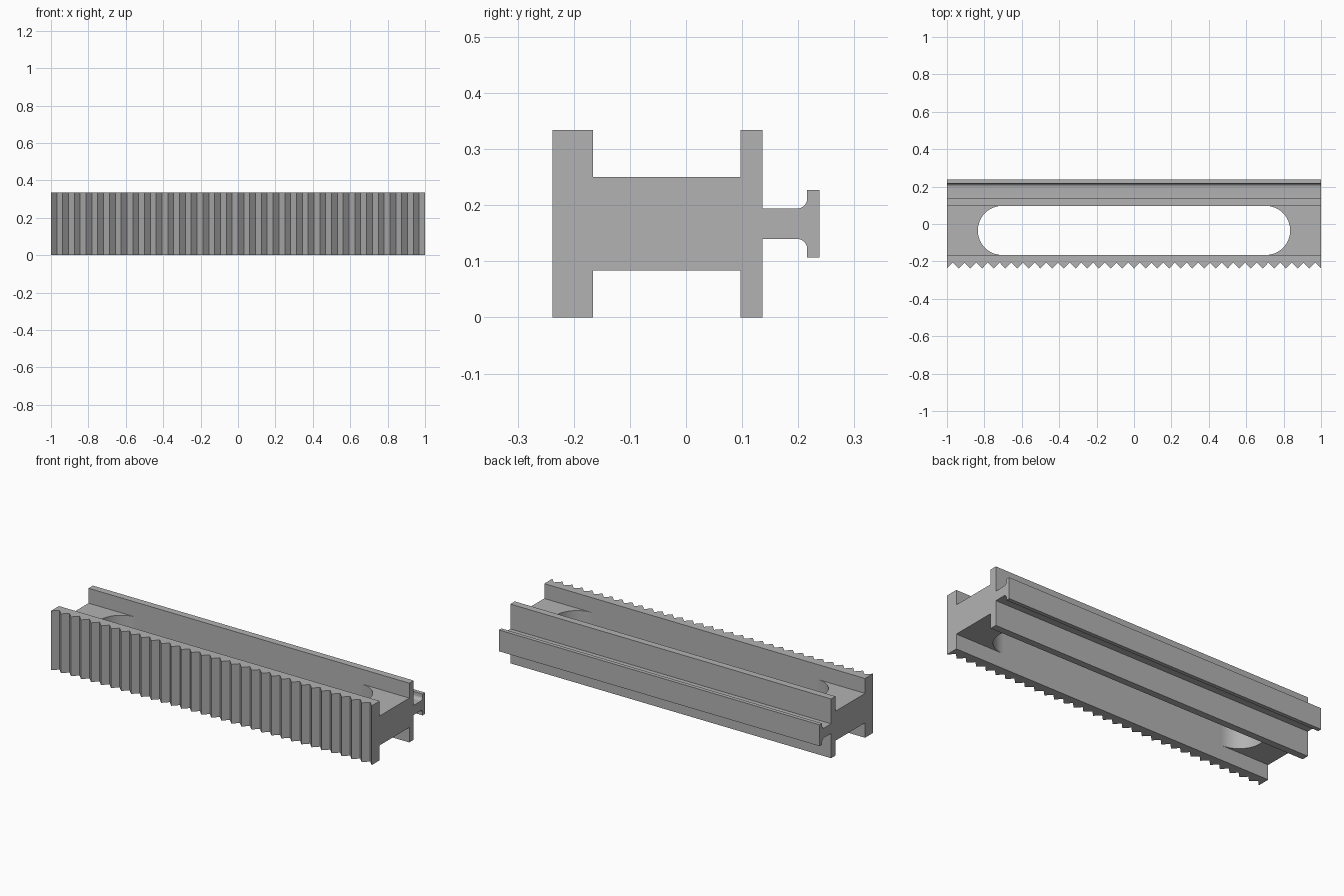
import bpy, bmesh
from math import sin, cos, pi, radians
from mathutils import Vector

cube = bpy.data.objects.get("Cube")
if cube:
    bpy.data.objects.remove(cube, do_unlink=True)

grey = bpy.data.materials.new("mid_grey")
grey.use_nodes = True
COLOR = (0.45, 0.45, 0.45, 1)
grey.diffuse_color = COLOR
grey.node_tree.nodes["Principled BSDF"].inputs["Base Color"].default_value = COLOR

HEIGHT = 0.334
FRONT, FRONT_IN = -0.238, -0.166
BACK_IN, BACK_OUT = 0.097, 0.136


def extrude(name, points, direction):
    """Extrude a closed outline of 3D points along a direction."""
    bm = bmesh.new()
    face = bm.faces.new([bm.verts.new(p) for p in points])
    out = bmesh.ops.extrude_face_region(bm, geom=[face])
    moved = [v for v in out["geom"] if isinstance(v, bmesh.types.BMVert)]
    bmesh.ops.translate(bm, verts=moved, vec=Vector(direction))
    bmesh.ops.recalc_face_normals(bm, faces=bm.faces)
    mesh = bpy.data.meshes.new(name)
    bm.to_mesh(mesh)
    bm.free()
    mesh.materials.append(grey)
    obj = bpy.data.objects.new(name, mesh)
    bpy.context.collection.objects.link(obj)
    bpy.ops.object.select_all(action="DESELECT")
    obj.select_set(True)
    bpy.context.view_layer.objects.active = obj
    bpy.ops.object.shade_smooth_by_angle(angle=radians(30))
    return obj


# Front flange with vertical saw teeth
TEETH = 32
TOOTH_DEPTH = 0.032
outline = [(1, FRONT_IN, 0), (-1, FRONT_IN, 0)]
for i in range(2 * TEETH + 1):
    outline.append((-1 + i / TEETH, FRONT + TOOTH_DEPTH * (i % 2), 0))
extrude("toothed_front_flange", outline, (0, 0, HEIGHT))

# Back flange
extrude("back_flange",
        [(-1, BACK_IN, 0), (-1, BACK_OUT, 0), (-1, BACK_OUT, HEIGHT), (-1, BACK_IN, HEIGHT)],
        (2, 0, 0))

# Web ends, each with a half-round cut that forms the long slot
radius = (BACK_IN - FRONT_IN) / 2
middle = (BACK_IN + FRONT_IN) / 2
STEPS = 32
for side, label in ((1, "left"), (-1, "right")):
    outline = [(side, BACK_IN, 0.084), (side, FRONT_IN, 0.084)]
    for i in range(STEPS + 1):
        a = -pi / 2 + pi * i / STEPS
        outline.append((side * (0.835 - radius + radius * cos(a)),
                        middle + radius * sin(a), 0.084))
    extrude("web_end_" + label, outline, (0, 0, 0.166))

# T-shaped rail on the back, filleted where the stem meets the head
RAIL_Z, STEM, HEAD, FILLET = 0.167, 0.027, 0.06, 0.018
HEAD_IN, HEAD_OUT = 0.216, 0.238
upper = [(BACK_OUT, STEM)]
for i in range(9):
    a = pi / 2 * i / 8
    upper.append((HEAD_IN - FILLET + FILLET * sin(a), STEM + FILLET - FILLET * cos(a)))
upper += [(HEAD_IN, HEAD), (HEAD_OUT, HEAD)]
profile = upper + [(y, -z) for y, z in reversed(upper)]
extrude("back_rail", [(-1, y, RAIL_Z + z) for y, z in profile], (2, 0, 0))
